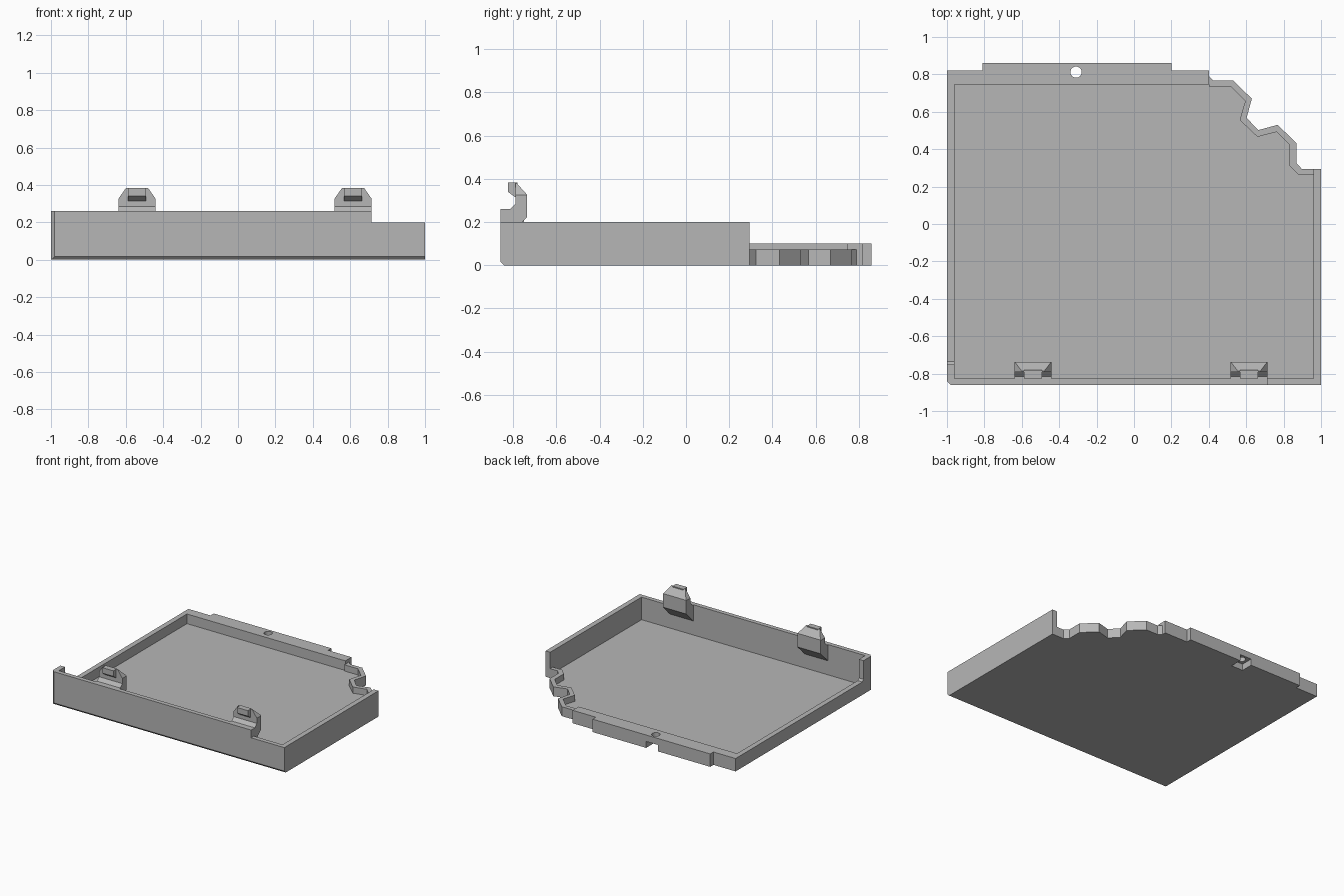
import bpy
import bmesh
from mathutils import Vector

cube = bpy.data.objects.get("Cube")
if cube:
    bpy.data.objects.remove(cube, do_unlink=True)

grey = bpy.data.materials.new("plain grey")
grey.use_nodes = True
grey.diffuse_color = (0.47, 0.47, 0.47, 1)
grey.node_tree.nodes["Principled BSDF"].inputs["Base Color"].default_value = (0.47, 0.47, 0.47, 1)

FLOOR, LOW, MID, HIGH = 0.025, 0.1, 0.2, 0.26


def prism(name, outline, start, end, axis="z", cuts=()):
    """Extrude an outline along an axis, then trim with (point, normal) planes."""
    place = {"x": lambda a, b, t: (t, a, b),
             "y": lambda a, b, t: (a, t, b),
             "z": lambda a, b, t: (a, b, t)}[axis]
    bm = bmesh.new()
    face = bm.faces.new([bm.verts.new(place(a, b, start)) for a, b in outline])
    grown = bmesh.ops.extrude_face_region(bm, geom=[face])["geom"]
    shift = Vector(place(0, 0, end - start))
    bmesh.ops.translate(bm, vec=shift, verts=[v for v in grown if isinstance(v, bmesh.types.BMVert)])
    for point, normal in cuts:
        geom = bm.verts[:] + bm.edges[:] + bm.faces[:]
        cut = bmesh.ops.bisect_plane(bm, geom=geom, plane_co=point, plane_no=normal, clear_outer=True)
        rim = [e for e in cut["geom_cut"] if isinstance(e, bmesh.types.BMEdge)]
        if rim:
            bmesh.ops.edgeloop_fill(bm, edges=rim)
    bmesh.ops.recalc_face_normals(bm, faces=bm.faces)
    mesh = bpy.data.meshes.new(name)
    bm.to_mesh(mesh)
    bm.free()
    mesh.materials.append(grey)
    obj = bpy.data.objects.new(name, mesh)
    bpy.context.collection.objects.link(obj)
    return obj


def rect(a0, b0, a1, b1):
    return [(a0, b0), (a1, b0), (a1, b1), (a0, b1)]


def carve(target, cutter):
    mod = target.modifiers.new("carve", "BOOLEAN")
    mod.operation, mod.solver, mod.object = "DIFFERENCE", "EXACT", cutter
    bpy.context.view_layer.objects.active = target
    bpy.ops.object.modifier_apply(modifier=mod.name)
    bpy.data.objects.remove(cutter, do_unlink=True)


# Chamfers along the front bottom edge and the front right corner
bottom_cut = ((0, -0.86, 0.018), (0, -1, -1))
corner_cut = ((-1, -0.84, 0), (-1, -1, 0))

# Scalloped corner: outer and inner edges of the low wall
outer = [(0.4, 0.79), (0.425, 0.767), (0.53, 0.767), (0.63, 0.67), (0.602, 0.567), (0.665, 0.502),
         (0.768, 0.53), (0.868, 0.433), (0.868, 0.325), (0.897, 0.295), (1, 0.295)]
inner = [(0.4, 0.735), (0.516, 0.735), (0.595, 0.658), (0.565, 0.556), (0.66, 0.466),
         (0.762, 0.492), (0.832, 0.422), (0.832, 0.31), (0.88, 0.263), (1, 0.263)]
prism("scalloped_corner_wall", outer + inner[::-1], 0, 0.073)

# Floor plate
prism("floor", [(-1, -0.86), (1, -0.86)] + outer[::-1] + [(0.4, 0.745), (-1, 0.745)],
      0, FLOOR, cuts=(bottom_cut, corner_cut))

# Walls
prism("front_wall", [(-1, 0), (1, 0), (1, MID), (0.715, MID), (0.715, HIGH), (-1, HIGH)],
      -0.86, -0.826, "y", (bottom_cut, corner_cut))
prism("left_wall", rect(0.96, -0.86, 1, 0.295), 0, MID, cuts=(bottom_cut,))
prism("right_wall", [(-0.86, 0), (0.745, 0), (0.745, LOW), (-0.735, LOW), (-0.75, LOW + 0.015),
                     (-0.75, HIGH), (-0.86, HIGH)],
      -1, -0.96, "x", (bottom_cut, corner_cut))

# Back ledge with its tab, screw hole and nut recess
ledge = prism("back_ledge", [(-1, 0.745), (0.4, 0.745), (0.4, 0.82), (0.2, 0.82), (0.2, 0.86),
                             (-0.81, 0.86), (-0.81, 0.82), (-1, 0.82)], 0, LOW)
carve(ledge, prism("recess_cutter", rect(-0.36, 0.765, -0.26, 0.9), -0.1, 0.05))
bpy.ops.mesh.primitive_cylinder_add(vertices=32, radius=0.03, depth=0.4, location=(-0.31, 0.812, LOW))
carve(ledge, bpy.context.object)

# Snap hooks on the front wall
hook_side = [(-0.835, 0.125), (-0.737, 0.222), (-0.737, 0.328), (-0.787, 0.383),
             (-0.79, 0.383), (-0.79, 0.285), (-0.815, HIGH), (-0.835, HIGH)]
lip_side = [(-0.78, 0.31), (-0.79, 0.315), (-0.825, 0.34), (-0.825, 0.383), (-0.78, 0.383)]
for side, x in (("right", -0.54), ("left", 0.615)):
    tapers = [((x + s * 0.1, 0, 0.325), (s * 0.06, 0, 0.042)) for s in (-1, 1)]
    prism(side + "_hook", hook_side, x - 0.1, x + 0.1, "x", tapers)
    prism(side + "_hook_lip", lip_side, x - 0.047, x + 0.047, "x")
